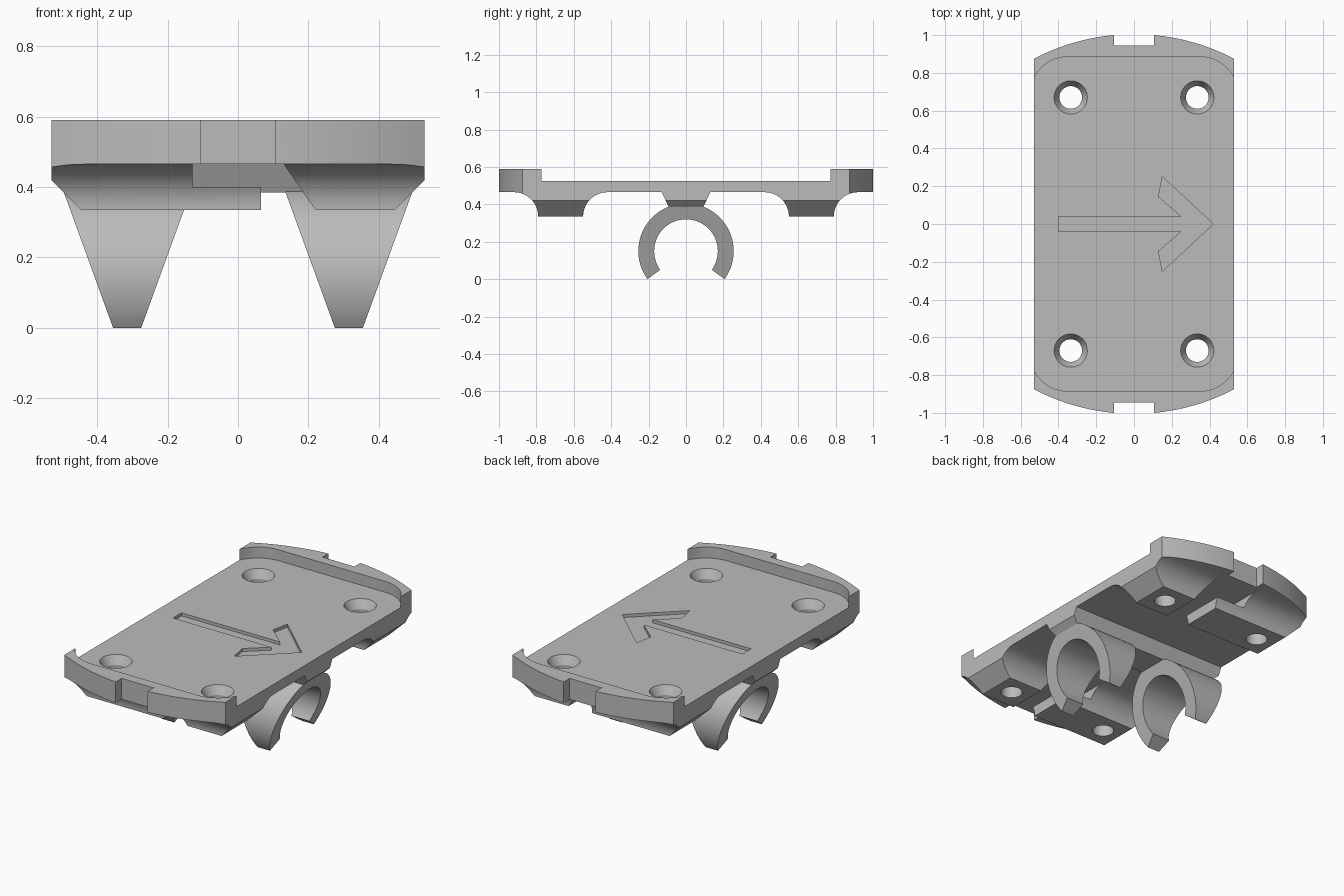
import bpy
import bmesh
from math import sin, cos, pi, radians, sqrt
from mathutils import Matrix

cube = bpy.data.objects.get("Cube")
if cube:
    bpy.data.objects.remove(cube, do_unlink=True)

grey = bpy.data.materials.new("plain grey")
grey.use_nodes = True
grey.diffuse_color = (0.5, 0.5, 0.5, 1)
bsdf = next(n for n in grey.node_tree.nodes if n.type == 'BSDF_PRINCIPLED')
bsdf.inputs["Base Color"].default_value = (0.5, 0.5, 0.5, 1)

HALF_W = 0.53
TOP, FLOOR, BASE, PAD = 0.59, 0.525, 0.465, 0.335


def arc(cx, cy, r, a0, a1, n):
    """Points on an arc, angles in degrees."""
    angles = [radians(a0 + (a1 - a0) * i / n) for i in range(n + 1)]
    return [(cx + r * cos(a), cy + r * sin(a)) for a in angles]


def to_object(name, bm):
    bmesh.ops.recalc_face_normals(bm, faces=bm.faces)
    mesh = bpy.data.meshes.new(name)
    bm.to_mesh(mesh)
    bm.free()
    mesh.materials.append(grey)
    ob = bpy.data.objects.new(name, mesh)
    bpy.context.collection.objects.link(ob)
    return ob


def prism(name, pts, axis, lo, hi):
    """Extrude a closed 2D outline along one axis."""
    place = {'x': lambda a, b, d: (d, a, b),
             'y': lambda a, b, d: (a, d, b),
             'z': lambda a, b, d: (a, b, d)}[axis]
    bm = bmesh.new()
    rows = [[bm.verts.new(place(a, b, d)) for a, b in pts] for d in (lo, hi)]
    n = len(pts)
    bm.faces.new(rows[0])
    bm.faces.new(rows[1])
    for i in range(n):
        j = (i + 1) % n
        bm.faces.new((rows[0][i], rows[0][j], rows[1][j], rows[1][i]))
    return to_object(name, bm)


def cone(name, x, y, r_low, r_high, lo, hi):
    bm = bmesh.new()
    bmesh.ops.create_cone(bm, cap_ends=True, segments=40, radius1=r_low,
                          radius2=r_high, depth=hi - lo,
                          matrix=Matrix.Translation((x, y, (lo + hi) / 2)))
    return to_object(name, bm)


def activate(ob):
    bpy.ops.object.select_all(action='DESELECT')
    ob.select_set(True)
    bpy.context.view_layer.objects.active = ob


def carve(ob, tool, operation='DIFFERENCE'):
    """Apply a boolean and throw the tool away."""
    mod = ob.modifiers.new("carve", 'BOOLEAN')
    mod.operation = operation
    mod.solver = 'EXACT'
    mod.object = tool
    activate(ob)
    bpy.ops.object.modifier_apply(modifier=mod.name)
    bpy.data.objects.remove(tool, do_unlink=True)


def mirrored(half):
    """Close a half outline by mirroring its first coordinate."""
    return half + [(-a, b) for a, b in reversed(half)]


# Side profile: neck bar, two filleted pads, plate edge
fillet = BASE - PAD
half = [(0.092, 0.385), (0.13, BASE)]
half += arc(0.42, PAD, fillet, 90, 0, 14)
half += arc(0.92, PAD, fillet, 180, 90, 14)
half += [(1.1, BASE), (1.1, TOP)]
plate = prism("mount_plate", mirrored(half), 'x', -0.6, 0.6)

# Plan outline: bowed ends with a small centre notch
R = 1.145
end = [(0.105, 0.945)]
for i in range(17):
    x = 0.105 + (HALF_W - 0.105) * i / 16
    end.append((x, 1.0 - R + sqrt(R * R - x * x) + 0.005))
outline = end + [(x, -y) for x, y in reversed(end)]
carve(plate, prism("outline", mirrored(outline), 'z', 0.2, 0.7), 'INTERSECT')

# Chamfered lower long edges
chamfer = [(0.345, 0.235), (HALF_W + 0.02, 0.44), (HALF_W + 0.02, 0.7)]
carve(plate, prism("chamfer", mirrored(chamfer), 'y', -1.2, 1.2), 'INTERSECT')

# Recessed floor with rounded corners, leaving a rim at each end
corner = arc(0.35, 0.685, 0.2, 90, 15, 14) + [(0.7, 0.6)]
pocket = corner + [(x, -y) for x, y in reversed(corner)]
carve(plate, prism("pocket", mirrored(pocket), 'z', FLOOR, 0.7))

# Hooked channel through both pads, leaving a tongue
channel = [(-0.13, BASE), (0.13, BASE), (0.22, PAD), (0.241, 0.305),
           (0.065, 0.305), (0.065, 0.40), (-0.13, 0.40)]
for side in (-1, 1):
    lo, hi = sorted((side * 0.35, side * 1.1))
    carve(plate, prism("channel", channel, 'y', lo, hi))

# Countersunk screw holes
for x in (-0.335, 0.335):
    for y in (-0.67, 0.67):
        carve(plate, cone("hole", x, y, 0.06, 0.06, 0.2, 0.7))
        carve(plate, cone("countersink", x, y, 0.06, 0.0936, 0.475, 0.535))

# Engraved direction arrow
edge = [(-0.4, 0.04), (0.25, 0.04), (0.13, 0.145), (0.15, 0.25)]
arrow = edge + [(0.42, 0)] + [(x, -y) for x, y in reversed(edge)]
carve(plate, prism("arrow", arrow, 'z', FLOOR - 0.018, 0.6))

# Open tube clips, tapering towards the ground
clips = []
ring = arc(0, 0.15, 0.255, -36, 216, 56) + arc(0, 0.15, 0.17, 216, -36, 56)
for name, cx in (("left_clip", 0.315), ("right_clip", -0.315)):
    clip = prism(name, ring, 'x', -1, 1)
    for v in clip.data.vertices:
        v.co.x = cx + v.co.x * (0.04 + 0.14 * v.co.z / 0.385)
    clips.append(clip)

for ob in [plate] + clips:
    activate(ob)
    bpy.ops.object.shade_smooth_by_angle(angle=radians(25))
